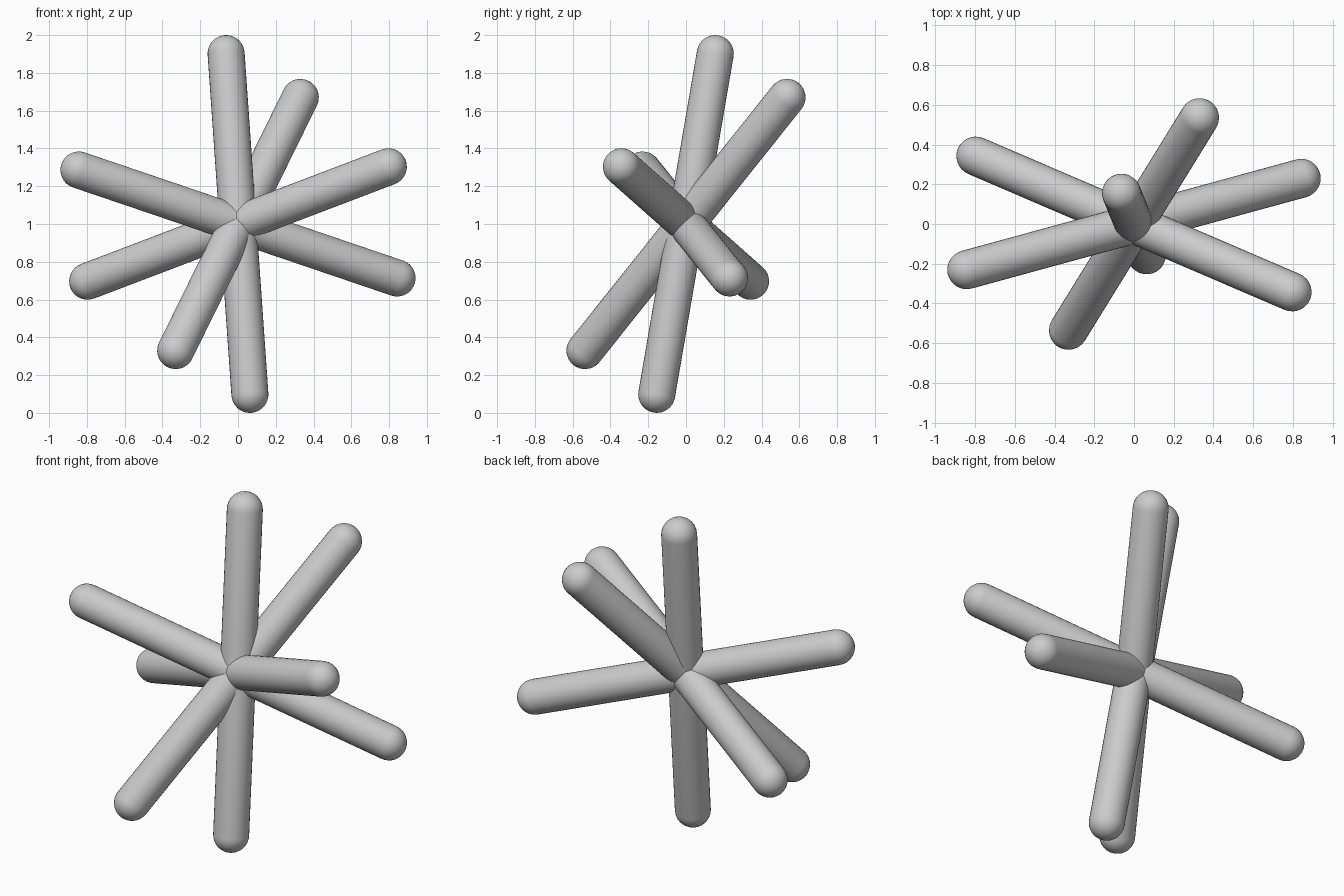
import bpy, bmesh
from math import sin, cos, pi
from mathutils import Vector

if "Cube" in bpy.data.objects:
    bpy.data.objects.remove(bpy.data.objects["Cube"])

RADIUS = 0.098
SEGMENTS = 32
CAP_STEPS = 8
CENTRE = Vector((0, 0, 1))


def rounded_bar(name, half_axis):
    """Capsule running through the centre, from -half_axis to +half_axis."""
    half = half_axis.length
    # half outline of the capsule, bottom pole to top pole
    cap = [(RADIUS * cos(a), half + RADIUS * sin(a))
           for a in (i * pi / 2 / CAP_STEPS for i in range(CAP_STEPS + 1))]
    outline = [(r, -z) for r, z in reversed(cap)] + cap

    bm = bmesh.new()
    verts = [bm.verts.new((r, 0, z)) for r, z in outline]
    edges = [bm.edges.new(pair) for pair in zip(verts, verts[1:])]
    bmesh.ops.spin(bm, geom=verts + edges, axis=(0, 0, 1), cent=(0, 0, 0),
                   angle=2 * pi, steps=SEGMENTS)
    bmesh.ops.remove_doubles(bm, verts=bm.verts, dist=1e-4)
    bmesh.ops.recalc_face_normals(bm, faces=bm.faces)
    for face in bm.faces:
        face.smooth = True

    mesh = bpy.data.meshes.new(name)
    bm.to_mesh(mesh)
    bm.free()
    bar = bpy.data.objects.new(name, mesh)
    bar.location = CENTRE
    bar.rotation_mode = 'QUATERNION'
    bar.rotation_quaternion = half_axis.to_track_quat('Z', 'Y')
    bpy.context.collection.objects.link(bar)


# four crossing bars, given by the centre of one rounded end
rounded_bar("upright_bar", Vector((-0.063, 0.155, 0.902)))
rounded_bar("back_leaning_bar", Vector((0.33, 0.535, 0.67)))
rounded_bar("right_rising_bar", Vector((0.796, -0.342, 0.303)))
rounded_bar("left_rising_bar", Vector((-0.842, -0.23, 0.286)))
